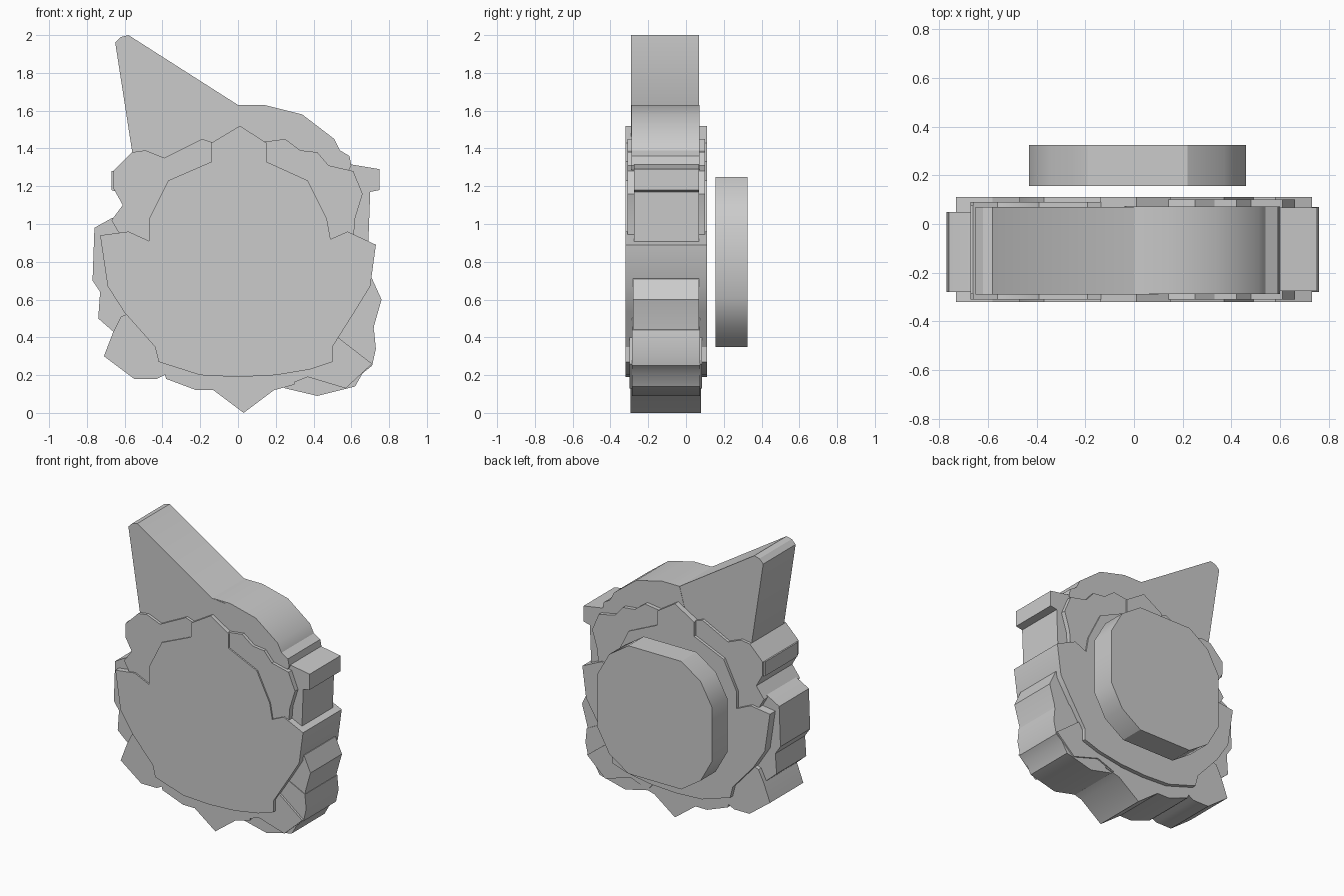
import bpy
import bmesh
import math

# Remove only the default object
default_object = bpy.data.objects.get("Cube")
if default_object:
    bpy.data.objects.remove(default_object, do_unlink=True)

# One flat colour for the whole model
grey = bpy.data.materials.new("plain grey")
grey.use_nodes = True
colour = (0.6, 0.6, 0.6, 1)
grey.diffuse_color = colour
for node in grey.node_tree.nodes:
    if node.type == 'BSDF_PRINCIPLED':
        node.inputs["Base Color"].default_value = colour


def slab(name, outline, front, back):
    """Extrude an outline of (x, z) points, in hundredths, from front to back."""
    mesh = bpy.data.meshes.new(name)
    bm = bmesh.new()
    corners = [bm.verts.new((x / 100, front, z / 100)) for x, z in outline]
    cap = bm.faces.new(corners)
    extruded = bmesh.ops.extrude_face_region(bm, geom=[cap], use_keep_orig=True)
    moved = [item for item in extruded["geom"] if isinstance(item, bmesh.types.BMVert)]
    bmesh.ops.translate(bm, verts=moved, vec=(0, back - front, 0))
    bmesh.ops.recalc_face_normals(bm, faces=bm.faces)
    bm.to_mesh(mesh)
    bm.free()
    mesh.materials.append(grey)

    part = bpy.data.objects.new(name, mesh)
    bpy.context.collection.objects.link(part)
    bpy.ops.object.select_all(action='DESELECT')
    part.select_set(True)
    bpy.context.view_layer.objects.active = part
    bpy.ops.object.shade_smooth_by_angle(angle=math.radians(30))
    return part


def mirrored(points, centre_x=0):
    """Close a right-hand outline with its reflection."""
    reflection = [(2 * centre_x - x, z) for x, z in reversed(points)]
    return points + reflection


# Main front disc with a stepped crown and side points
upper_right = [(1, 152), (15, 143), (15, 133), (37, 123), (47, 103), (49, 92), (58, 96), (73, 89)]
upper_left = [(-73, 94), (-58, 96), (-47, 91), (-47, 103), (-37, 123), (-14, 133), (-14, 143)]
lower_right = [(70, 67), (62, 54), (50, 35), (50, 27), (38, 23), (20, 20), (0, 19)]
lower_left = [(-20, 20), (-42, 27), (-44, 35), (-60, 53), (-69, 67)]
slab("main_disc", upper_right + lower_right + lower_left + upper_left, -0.32, 0.11)

# Tall pointed horn on the right of the head
slab("horn", [(-58, 200), (-62, 199), (-65, 196), (-56, 138), (-30, 100),
              (10, 100), (10, 162), (0, 163)], -0.29, 0.07)

# Curved crest beside the horn
slab("crest", [(0, 163), (14, 163), (34, 158), (51, 145), (54, 139),
               (59, 136), (60, 131), (40, 90), (-20, 90)], -0.288, 0.072)

# Scalloped tufts showing around the disc
slab("upper_right_tuft", [(-10, 142), (-19, 145), (-39, 135), (-49, 139), (-56, 138),
                          (-66, 128), (-66, 119), (-61, 110), (-67, 102),
                          (-60, 90), (-10, 90)], -0.31, 0.09)
slab("upper_left_tuft", [(10, 143), (25, 145), (33, 139), (42, 138), (48, 131),
                         (61, 128), (66, 116), (62, 103), (61, 90), (10, 90)], -0.31, 0.10)

# Square ear block and the side below it
slab("left_ear", [(57, 132), (75, 129), (75, 118), (70, 117), (69, 90), (40, 90), (40, 125)],
     -0.275, 0.068)
slab("right_ear", [(-50, 128), (-67, 128), (-67, 118), (-50, 112)], -0.285, 0.075)

# Cheeks at the widest points
slab("right_cheek", [(-45, 110), (-67, 103), (-76, 98), (-77, 70), (-73, 64),
                     (-74, 50), (-66, 43), (-40, 45)], -0.28, 0.05)
slab("left_cheek", [(40, 75), (71, 71), (76, 60), (72, 46), (71, 36), (40, 36)], -0.28, 0.07)

# Lower lobes and chin point
slab("lower_right_lobe", [(-40, 60), (-62, 51), (-66, 43), (-71, 30), (-55, 18),
                          (-43, 18), (-20, 30)], -0.29, 0.08)
slab("lower_left_lobe", [(40, 60), (72, 44), (73, 34), (71, 25), (66, 21), (62, 14),
                         (42, 9), (25, 13), (10, 30)], -0.285, 0.075)
slab("lower_left_fringe", [(40, 50), (71, 26), (57, 13), (37, 19), (24, 14), (10, 30)],
     -0.30, 0.085)
slab("chin", [(-42, 30), (-38, 18), (-22, 12), (-13, 12), (3, 0), (19, 12),
              (30, 15), (30, 40), (-30, 40)], -0.295, 0.08)

# Separate rounded plate floating behind the disc
plate_side = [(22, 125), (37, 115), (46, 99), (46, 61), (37, 45), (22, 35)]
slab("back_plate", mirrored(plate_side, 1.5), 0.155, 0.325)
